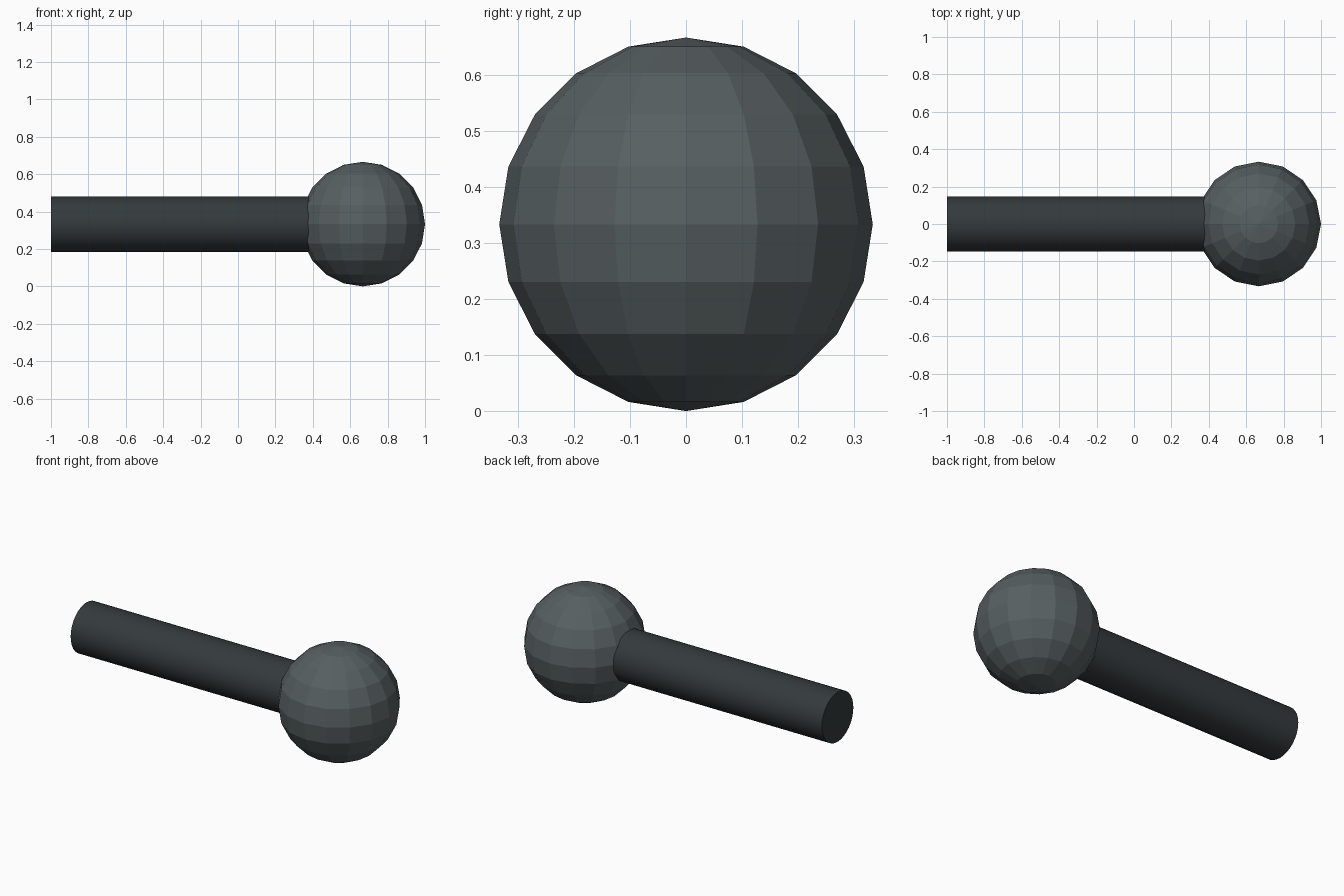
import bpy
from math import radians

if "Cube" in bpy.data.objects:
    bpy.data.objects.remove(bpy.data.objects["Cube"])

R = 0.333          # ball radius, also height of the axis
ROD_R = 0.148
ROD_END = 0.45     # rod end buried inside the ball


def paint(obj, name, rgb):
    mat = bpy.data.materials.new(name)
    mat.diffuse_color = (*rgb, 1)
    mat.use_nodes = True
    mat.node_tree.nodes["Principled BSDF"].inputs["Base Color"].default_value = mat.diffuse_color
    obj.data.materials.append(mat)


# faceted ball
bpy.ops.mesh.primitive_uv_sphere_add(segments=16, ring_count=10, radius=R,
                                     location=(1 - R, 0, R))
ball = bpy.context.object
ball.name = "ball"
paint(ball, "dark_grey", (0.095, 0.115, 0.12))

# smooth rod lying along x
bpy.ops.mesh.primitive_cylinder_add(vertices=32, radius=ROD_R, depth=ROD_END + 1,
                                    location=((ROD_END - 1) / 2, 0, R),
                                    rotation=(0, radians(90), 0))
rod = bpy.context.object
rod.name = "rod"
bpy.ops.object.shade_smooth_by_angle(angle=radians(30))
paint(rod, "charcoal", (0.034, 0.042, 0.045))
